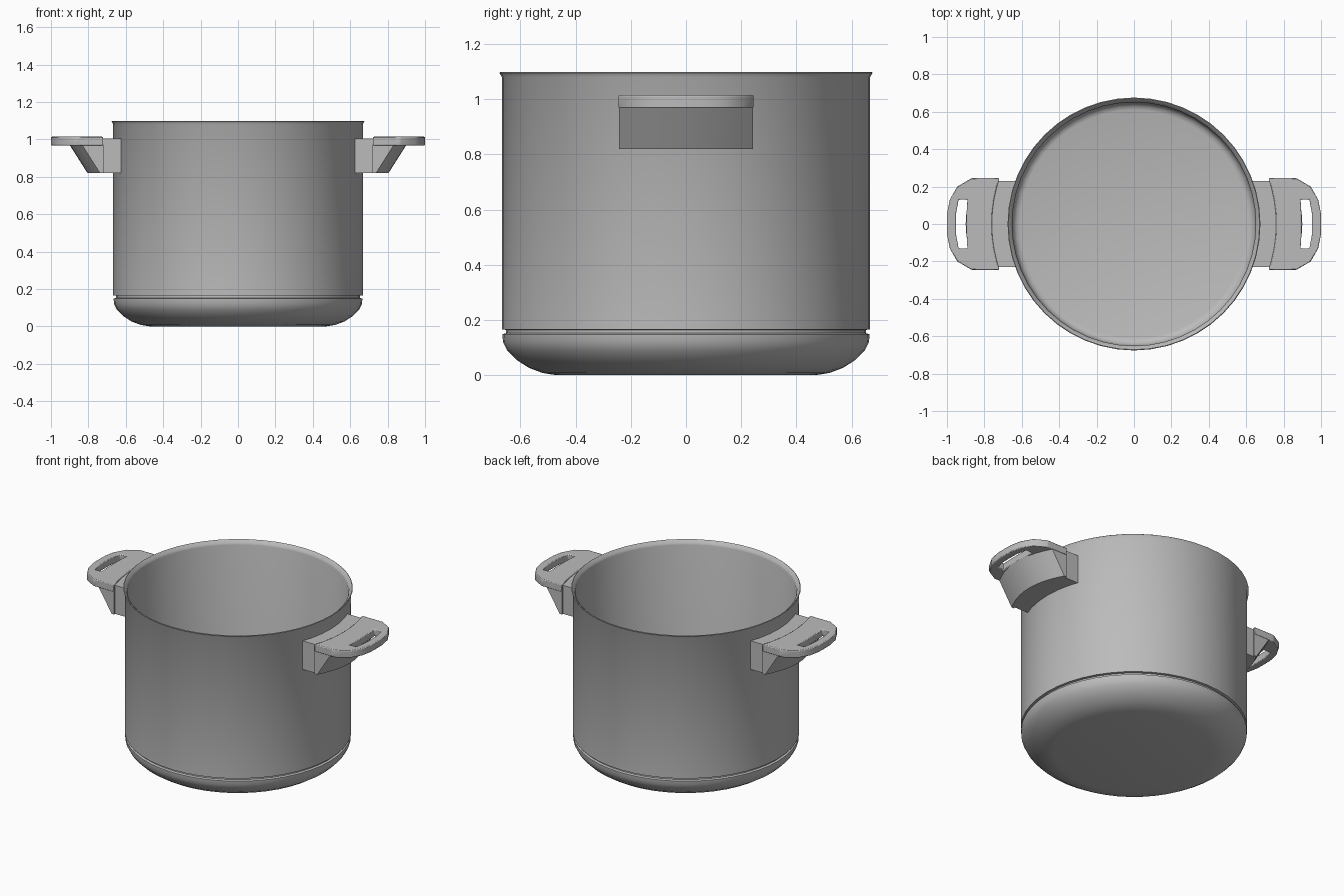
import bpy, bmesh, math
from mathutils import Matrix, Vector

if "Cube" in bpy.data.objects:
    bpy.data.objects.remove(bpy.data.objects["Cube"], do_unlink=True)

GREY = (0.5, 0.5, 0.5, 1.0)
steel = bpy.data.materials.new("grey steel")
steel.use_nodes = True
steel.diffuse_color = GREY
steel.node_tree.nodes["Principled BSDF"].inputs["Base Color"].default_value = GREY


def finish(bm, name, bevel=0.0):
    bmesh.ops.recalc_face_normals(bm, faces=bm.faces)
    mesh = bpy.data.meshes.new(name)
    bm.to_mesh(mesh)
    bm.free()
    mesh.materials.append(steel)
    ob = bpy.data.objects.new(name, mesh)
    bpy.context.collection.objects.link(ob)
    if bevel:
        mod = ob.modifiers.new("soft edges", 'BEVEL')
        mod.width, mod.segments, mod.limit_method = bevel, 2, 'ANGLE'
    bpy.ops.object.select_all(action='DESELECT')
    ob.select_set(True)
    bpy.context.view_layer.objects.active = ob
    bpy.ops.object.shade_smooth_by_angle(angle=math.radians(32))
    return ob


def lathe(name, profile, steps=48):
    bm = bmesh.new()
    verts = [bm.verts.new((r, 0, z)) for r, z in profile]
    edges = [bm.edges.new(pair) for pair in zip(verts, verts[1:])]
    bmesh.ops.spin(bm, geom=verts + edges, cent=(0, 0, 0), axis=(0, 0, 1),
                   angle=math.tau, steps=steps)
    bmesh.ops.remove_doubles(bm, verts=bm.verts, dist=0.0001)
    return finish(bm, name)


def loft(bm, sections):
    """Skin closed rings of points and cap both ends."""
    rings = [[bm.verts.new(p) for p in ring] for ring in sections]
    n = len(rings[0])
    for a, b in zip(rings, rings[1:]):
        for i in range(n):
            j = (i + 1) % n
            bm.faces.new((a[i], a[j], b[j], b[i]))
    bm.faces.new(rings[0])
    bm.faces.new(rings[-1])


def arc_x(radius, y):
    return math.sqrt(radius ** 2 - y ** 2)


# Pot: rounded base, seam groove, straight wall, flared rim and hollow inside
lathe("pot_body", [
    (0, 0), (0.47, 0), (0.52, 0.008), (0.57, 0.027), (0.615, 0.056),
    (0.648, 0.09), (0.663, 0.12), (0.665, 0.148), (0.652, 0.152),
    (0.652, 0.164), (0.667, 0.166), (0.667, 1.08), (0.676, 1.095),
    (0.672, 1.098), (0.655, 1.082), (0.651, 1.07), (0.651, 0.21),
    (0.645, 0.187), (0.63, 0.171), (0.61, 0.165), (0, 0.165)])


def handle(side, turn):
    # Curved bracket that hugs the wall
    bm = bmesh.new()
    steps = [0.23 * i / 5 for i in range(-5, 6)]
    loft(bm, [[(arc_x(r, y), y, z) for r, z in
               ((0.66, 0.82), (0.76, 0.82), (0.76, 1.005), (0.66, 1.005))]
              for y in steps])
    bm.transform(turn)
    finish(bm, side + "_handle_bracket")

    # Sloping support below the grip
    bm = bmesh.new()
    rings = []
    for i in range(-5, 6):
        y, bow = 0.242 * i / 5, 0.067 * (i / 5) ** 2
        inner = arc_x(0.76, y)
        rings.append([(inner, y, 0.82), (0.805 - bow, y, 0.82),
                      (0.9 - bow, y, 0.97), (inner, y, 0.97)])
    loft(bm, rings)
    bm.transform(turn)
    finish(bm, side + "_handle_support")

    # Flat grip with a finger slot
    bm = bmesh.new()
    half = [(0.06, 0.999), (0.13, 0.985), (0.2, 0.945), (0.245, 0.868)]
    stations = [(-y, x) for y, x in reversed(half)] + [(0, 1.0)] + half
    rows = []
    for y, outer in stations:
        inner = arc_x(0.76, y)
        slot_in = min(0.895, inner + 0.6 * (outer - inner))
        slot_out = min(0.955 - 0.6 * y * y, inner + 0.8 * (outer - inner))
        rows.append([bm.verts.new((x, y, 0.967))
                     for x in (inner, slot_in, slot_out, outer)])
    for k, (a, b) in enumerate(zip(rows, rows[1:])):
        for c in range(3):
            if c != 1 or k < 2 or k > 5:
                bm.faces.new((a[c], a[c + 1], b[c + 1], b[c]))
    out = bmesh.ops.extrude_face_region(bm, geom=bm.faces[:], use_keep_orig=True)
    top = [v for v in out["geom"] if isinstance(v, bmesh.types.BMVert)]
    bmesh.ops.translate(bm, verts=top, vec=Vector((0, 0, 0.047)))
    bm.transform(turn)
    finish(bm, side + "_handle_grip", bevel=0.005)


handle("left", Matrix.Identity(4))
handle("right", Matrix.Rotation(math.pi, 4, 'Z'))
